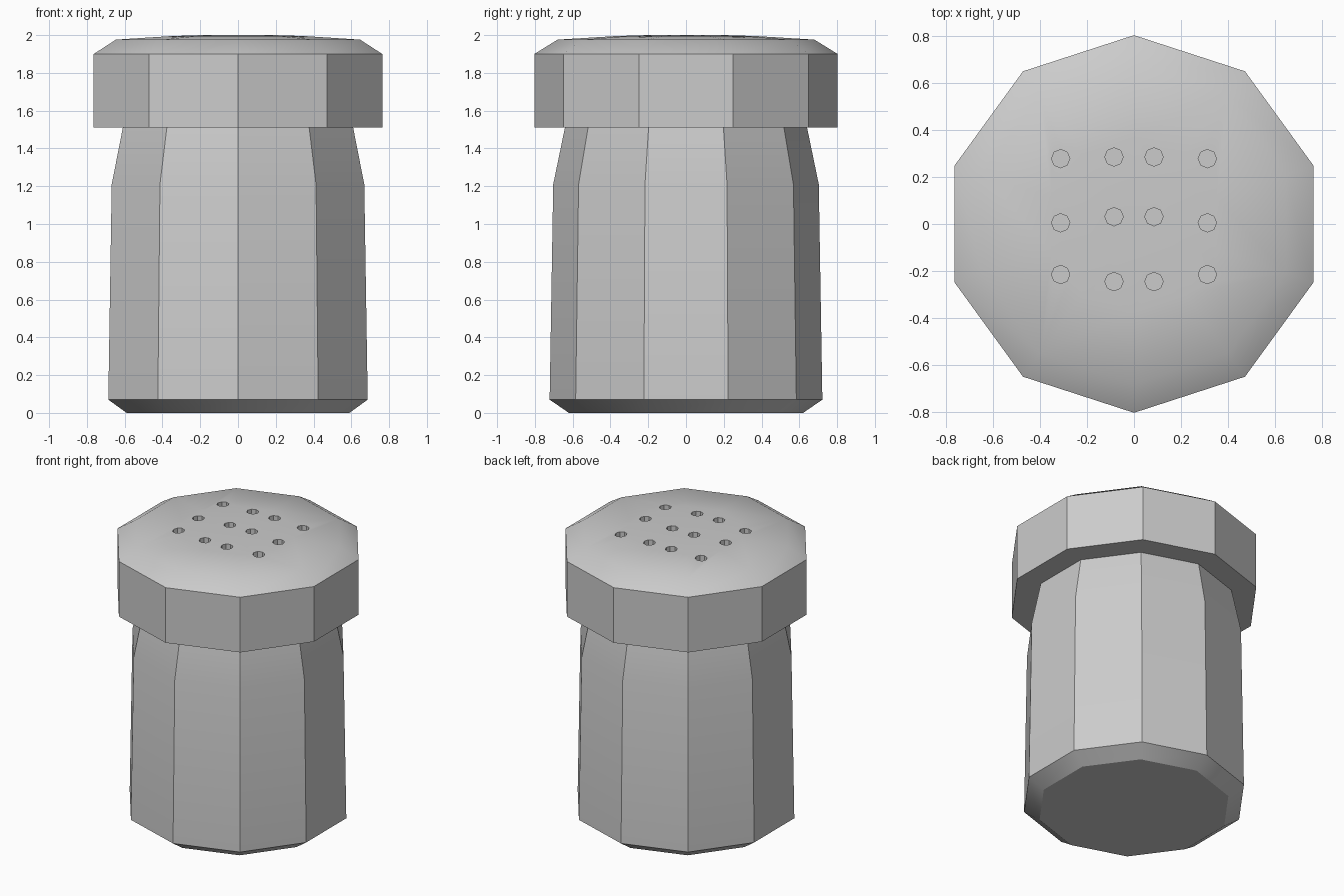
import bpy, bmesh, math

if "Cube" in bpy.data.objects:
    bpy.data.objects.remove(bpy.data.objects["Cube"])

SIDES = 10


def add_object(name, bm):
    bmesh.ops.recalc_face_normals(bm, faces=bm.faces[:])
    mesh = bpy.data.meshes.new(name)
    bm.to_mesh(mesh)
    bm.free()
    obj = bpy.data.objects.new(name, mesh)
    bpy.context.collection.objects.link(obj)
    return obj


def loft(bm, profile, sides, cx=0, cy=0):
    """Closed solid of stacked polygon rings, profile = (radius, z)."""
    rings = []
    for r, z in profile:
        angles = [math.pi / 2 + math.tau * i / sides for i in range(sides)]
        rings.append([bm.verts.new((cx + r * math.cos(a), cy + r * math.sin(a), z)) for a in angles])
    for low, high in zip(rings, rings[1:]):
        for i in range(sides):
            j = (i + 1) % sides
            bm.faces.new((low[i], low[j], high[j], high[i]))
    bm.faces.new(rings[0][::-1])
    bm.faces.new(rings[-1])


def smooth(obj):
    bpy.ops.object.select_all(action='DESELECT')
    obj.select_set(True)
    bpy.context.view_layer.objects.active = obj
    bpy.ops.object.shade_smooth_by_angle(angle=math.radians(30))


# Ten-sided body with chamfered foot and tapered shoulder
bm = bmesh.new()
loft(bm, [(0.62, 0), (0.722, 0.07), (0.703, 1.21), (0.64, 1.515)], SIDES)
body = add_object("body", bm)
smooth(body)

# Overhanging cap with a bevelled, slightly domed top
bm = bmesh.new()
loft(bm, [(0.803, 1.512), (0.803, 1.9), (0.68, 1.976), (0.37, 1.995), (0.2, 2.0)], SIDES)
cap = add_object("cap", bm)

# Sprinkle holes: mirrored columns of octagonal pits
bm = bmesh.new()
columns = {0.312: (0.278, 0.005, -0.215), 0.085: (0.285, 0.031, -0.245)}
for x, rows in columns.items():
    for side in (-1, 1):
        for y in rows:
            loft(bm, [(0.039, 1.95), (0.039, 2.1)], 8, side * x, y)
cutter = add_object("hole_cutter", bm)
cutter.hide_render = True

cut = cap.modifiers.new("holes", 'BOOLEAN')
cut.operation = 'DIFFERENCE'
cut.solver = 'EXACT'
cut.object = cutter
bpy.context.view_layer.objects.active = cap
bpy.ops.object.modifier_apply(modifier=cut.name)
bpy.data.objects.remove(cutter)
smooth(cap)
